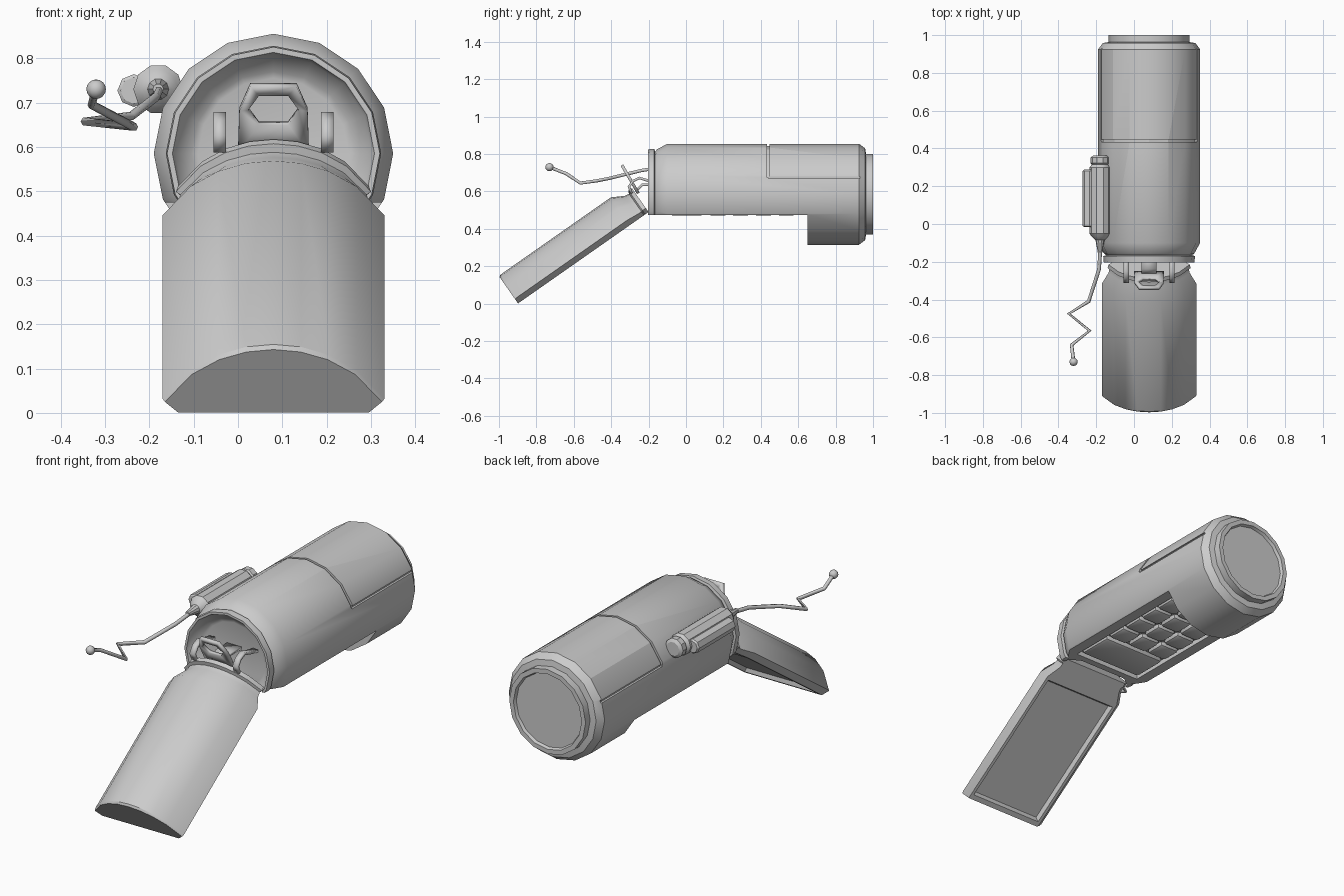
import bpy, bmesh
from math import sin, cos, pi, radians
from mathutils import Vector, Matrix

if "Cube" in bpy.data.objects:
    bpy.data.objects.remove(bpy.data.objects["Cube"], do_unlink=True)

CX, CZ, R = 0.08, 0.585, 0.27      # can axis and radius
FLAT_Z = 0.475                     # keypad plane


def finish(name, bm, smooth=True):
    bmesh.ops.recalc_face_normals(bm, faces=bm.faces)
    mesh = bpy.data.meshes.new(name)
    bm.to_mesh(mesh)
    bm.free()
    ob = bpy.data.objects.new(name, mesh)
    bpy.context.collection.objects.link(ob)
    if smooth:
        shade(ob)
    return ob


def activate(ob):
    bpy.ops.object.select_all(action='DESELECT')
    ob.select_set(True)
    bpy.context.view_layer.objects.active = ob


def shade(ob):
    activate(ob)
    bpy.ops.object.shade_smooth_by_angle(angle=radians(32))


def loft(rings):
    """Skin a list of equal-length closed rings and cap both ends."""
    bm = bmesh.new()
    loops = [[bm.verts.new(p) for p in ring] for ring in rings]
    n = len(loops[0])
    for a, b in zip(loops, loops[1:]):
        for i in range(n):
            j = (i + 1) % n
            bm.faces.new((a[i], a[j], b[j], b[i]))
    bm.faces.new(loops[0])
    bm.faces.new(loops[-1])
    return bm


def lathe(name, profile, x, z, sides):
    """Revolve (radius, y) points about an axis parallel to y."""
    steps = [2 * pi * i / sides for i in range(sides)]
    return finish(name, loft([[(x + r * cos(t), y, z + r * sin(t)) for t in steps]
                              for r, y in profile]))


def box(name, lo, hi, bevel=0.0):
    lo, hi = Vector(lo), Vector(hi)
    bm = bmesh.new()
    bmesh.ops.create_cube(bm, size=1)
    bmesh.ops.scale(bm, vec=hi - lo, verts=bm.verts)
    bmesh.ops.translate(bm, vec=(lo + hi) / 2, verts=bm.verts)
    if bevel:
        bmesh.ops.bevel(bm, geom=bm.edges[:], offset=bevel, segments=2,
                        affect='EDGES', profile=0.5)
    return finish(name, bm, bevel > 0)


def cut(ob, cutter):
    cutter.hide_render = True
    mod = ob.modifiers.new("cut", 'BOOLEAN')
    mod.operation, mod.object, mod.solver = 'DIFFERENCE', cutter, 'EXACT'
    activate(ob)
    bpy.ops.object.modifier_apply(modifier=mod.name)
    bpy.data.objects.remove(cutter, do_unlink=True)


def solidify(ob, thickness):
    mod = ob.modifiers.new("thickness", 'SOLIDIFY')
    mod.thickness, mod.offset = thickness, 0


# Can body with rolled front rim and recessed ends
body = lathe("can_body", [
    (0.17, -0.145), (0.185, -0.15), (0.222, -0.185), (0.228, -0.203),
    (0.24, -0.203), (0.243, -0.17), (0.228, -0.165), (0.24, -0.155),
    (R, -0.1), (R, 0.925), (0.245, 0.958), (0.215, 0.963), (0.215, 1.0),
    (0.192, 1.0), (0.186, 0.985)], CX, CZ, 16)

# Flat keypad side and its recess
cut(body, box("flat_cutter", (-0.5, -0.5, 0), (0.6, 0.65, FLAT_Z)))
cut(body, box("recess_cutter", (CX - 0.19, -0.11, 0.4),
              (CX + 0.19, 0.61, FLAT_Z + 0.025)))

# Battery cover seams: one arc and two straight grooves
angles = [19.5] + [22.5 * i for i in range(1, 8)] + [160.5]
cut(body, finish("arc_cutter", loft([
    [(CX + r * cos(radians(a)), y, CZ + r * sin(radians(a)))
     for r, y in ((0.259, 0.434), (0.29, 0.434), (0.29, 0.447), (0.259, 0.447))]
    for a in angles]), False))
for side in (-1, 1):
    xs = sorted((CX + side * 0.243, CX + side * 0.3))
    cut(body, box("seam_cutter", (xs[0], 0.44, 0.668), (xs[1], 0.93, 0.68)))
shade(body)

# Keypad: three columns of keys and a wide control key
for col in range(3):
    for row in range(4):
        x, y = CX + (col - 1) * 0.122, 0.17 + row * 0.122
        box(f"key_{row}_{col}", (x - 0.056, y - 0.056, FLAT_Z - 0.003),
            (x + 0.056, y + 0.056, FLAT_Z + 0.03), 0.018)
box("control_key", (CX - 0.178, -0.09, FLAT_Z - 0.003),
    (CX + 0.178, 0.1, FLAT_Z + 0.03), 0.018)

# Flip lid: arched section lofted away from the hinge
TILT = radians(35)
along = Vector((0, -cos(TILT), -sin(TILT)))
out = Vector((0, -sin(TILT), cos(TILT)))
hinge = Vector((CX, -0.2, 0.49))
half, side_v, crest = 0.25, 0.03, 0.18
arc_r = (half ** 2 + (crest - side_v) ** 2) / (2 * (crest - side_v))
section = [(-0.22, 0)]
for i in range(9):
    x = half * (i / 4 - 1)
    section.append((x, crest - arc_r + (arc_r ** 2 - x ** 2) ** 0.5))
section.append((0.22, 0))
stations = [(0, 0.86, 0.86), (0.022, 0.88, 0.88), (0.03, 0.84, 0.78),
            (0.055, 0.86, 0.8), (0.12, 1, 1), (0.842, 1, 1), (0.852, 0.98, 0.96)]
bm = loft([[hinge + Vector((x * sx, 0, 0)) + along * u + out * (v * sv)
            for x, v in section] for u, sx, sv in stations])
bmesh.ops.recalc_face_normals(bm, faces=bm.faces)

# Screen inset into the largest underside face
inner = max((f for f in bm.faces if f.normal.dot(out) < -0.99),
            key=lambda f: f.calc_area())
bmesh.ops.inset_region(bm, faces=[inner], thickness=0.022, depth=0)
bmesh.ops.inset_region(bm, faces=[inner], thickness=0.015, depth=-0.02)
finish("flip_lid", bm)

# Pull tab: six-sided ring leaning with the lid
lean = Vector((0, -0.5, 0.86))
base = Vector((CX, -0.255, 0.59))
outer = [(0.077, 0.11), (0.052, 0.175), (-0.052, 0.175),
         (-0.077, 0.11), (-0.08, 0), (0.08, 0)]
hole = [(0.057, 0.112), (0.033, 0.15), (-0.033, 0.15),
        (-0.057, 0.112), (-0.033, 0.074), (0.033, 0.074)]
bm = bmesh.new()
rings = [[bm.verts.new(base + Vector((x, 0, 0)) + lean * s) for x, s in pts]
         for pts in (outer, hole)]
for i in range(6):
    j = (i + 1) % 6
    bm.faces.new((rings[0][i], rings[0][j], rings[1][j], rings[1][i]))
solidify(finish("pull_tab", bm), 0.016)


# Curved straps joining the lid to the can top
def strap(name, x, width, path):
    bm = bmesh.new()
    rows = [[bm.verts.new((x + s * width / 2, y, z)) for s in (-1, 1)]
            for y, z in path]
    for a, b in zip(rows, rows[1:]):
        bm.faces.new((a[0], a[1], b[1], b[0]))
    solidify(finish(name, bm), 0.014)


hoop = [(-0.29, 0.59), (-0.305, 0.625), (-0.285, 0.655), (-0.25, 0.672),
        (-0.21, 0.66), (-0.14, 0.645)]
strap("right_hinge_strap", CX - 0.121, 0.028, hoop)
strap("left_hinge_strap", CX + 0.121, 0.028, hoop)
strap("tab_tongue", CX, 0.08, [(-0.27, 0.6), (-0.235, 0.635), (-0.14, 0.635)])

# Antenna holder, side barrel and bent wire with a ball tip
AX, AZ = -0.18, 0.73
lathe("antenna_holder", [
    (0.035, 0.362), (0.05, 0.352), (0.05, 0.322), (0.043, 0.315),
    (0.056, 0.3), (0.056, -0.05), (0.045, -0.065), (0.036, -0.075),
    (0.024, -0.085), (0.012, -0.15)], AX, AZ, 10)
lathe("side_barrel", [(0.03, -0.015), (0.037, -0.01), (0.037, 0.28),
                      (0.03, 0.288)], AX - 0.055, AZ - 0.003, 8)
bends = [(AX + 0.003, -0.12, AZ), (-0.185, -0.24, 0.712), (-0.24, -0.41, 0.67),
         (-0.345, -0.475, 0.657), (-0.235, -0.565, 0.645),
         (-0.33, -0.64, 0.695), (-0.32, -0.73, AZ)]
wire = bpy.data.curves.new("antenna_wire", 'CURVE')
wire.dimensions, wire.bevel_depth, wire.bevel_resolution = '3D', 0.01, 1
wire.use_fill_caps = True
spline = wire.splines.new('POLY')
spline.points.add(len(bends) - 1)
for point, co in zip(spline.points, bends):
    point.co = (*co, 1)
bpy.context.collection.objects.link(bpy.data.objects.new("antenna_wire", wire))
bm = bmesh.new()
bmesh.ops.create_uvsphere(bm, u_segments=12, v_segments=8, radius=0.022,
                          matrix=Matrix.Translation(bends[-1]))
finish("antenna_tip", bm)
